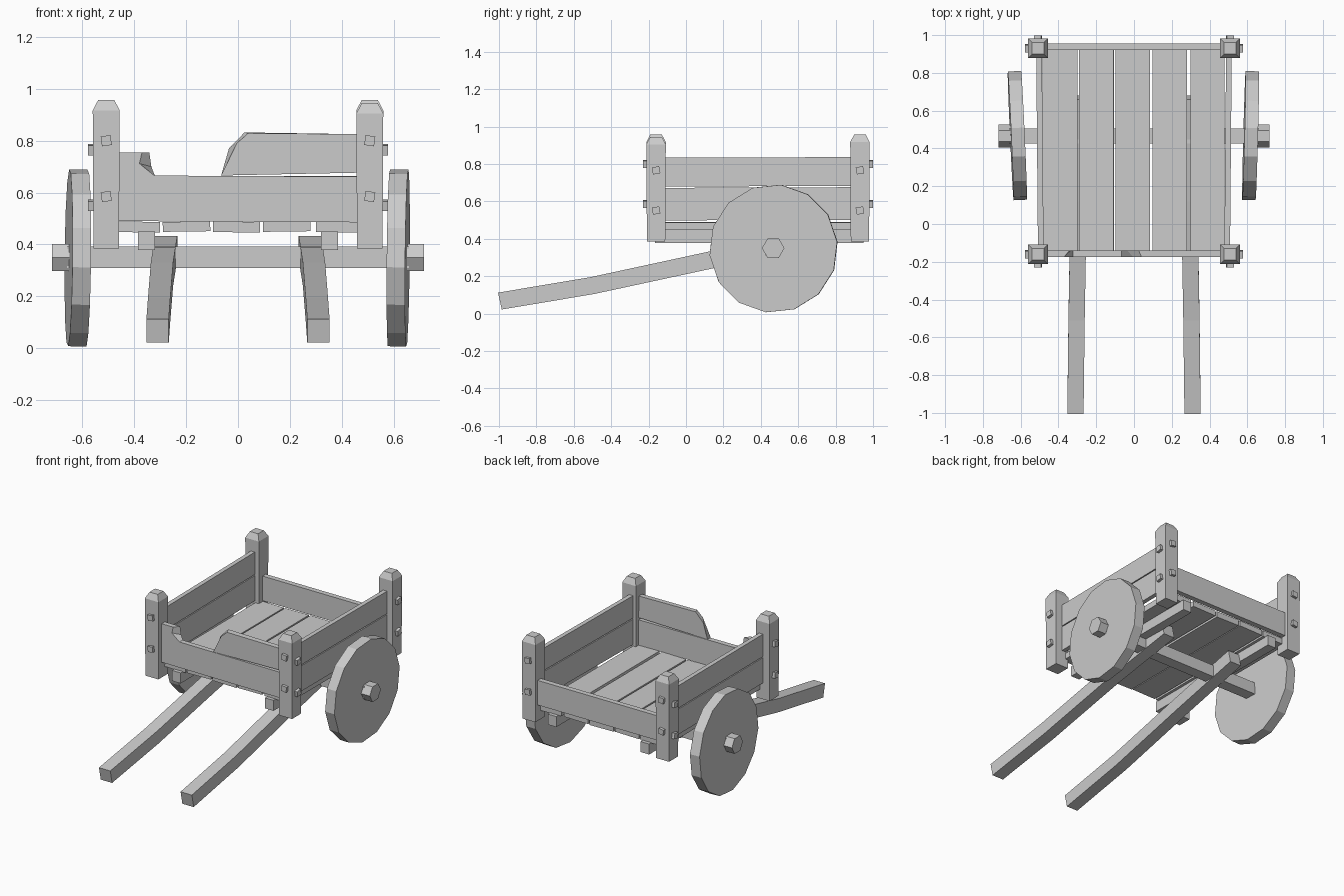
import bpy, bmesh, math
from mathutils import Euler, Matrix, Vector

cube = bpy.data.objects.get("Cube")
if cube:
    bpy.data.objects.remove(cube, do_unlink=True)

wood = bpy.data.materials.new("plain_grey")
wood.use_nodes = True
GREY = (0.6, 0.6, 0.6, 1)
wood.diffuse_color = GREY
wood.node_tree.nodes["Principled BSDF"].inputs["Base Color"].default_value = GREY


def finish(name, bm, loc=(0, 0, 0), rot=(0, 0, 0)):
    bmesh.ops.recalc_face_normals(bm, faces=bm.faces)
    me = bpy.data.meshes.new(name)
    bm.to_mesh(me)
    bm.free()
    me.materials.append(wood)
    ob = bpy.data.objects.new(name, me)
    ob.location = loc
    ob.rotation_euler = [math.radians(a) for a in rot]
    bpy.context.collection.objects.link(ob)
    return ob


def loft(name, rings, loc=(0, 0, 0), rot=(0, 0, 0)):
    """Skin a closed solid through matching rings of points."""
    bm = bmesh.new()
    loops = [[bm.verts.new(p) for p in ring] for ring in rings]
    n = len(loops[0])
    for a, b in zip(loops, loops[1:]):
        for i in range(n):
            j = (i + 1) % n
            bm.faces.new((a[i], a[j], b[j], b[i]))
    bm.faces.new(loops[0])
    bm.faces.new(loops[-1])
    return finish(name, bm, loc, rot)


def box(name, x, y, z, rot=(0, 0, 0)):
    """Box given by its (min, max) on each axis, turned about its centre."""
    bm = bmesh.new()
    bmesh.ops.create_cube(bm, size=1)
    bmesh.ops.scale(bm, vec=(x[1] - x[0], y[1] - y[0], z[1] - z[0]), verts=bm.verts)
    return finish(name, bm, [sum(r) / 2 for r in (x, y, z)], rot)


def disc(name, sides, radius, x, y, z, turn=0, rot=(0, 0, 0)):
    """Flat-sided cylinder lying along x."""
    bm = bmesh.new()
    bmesh.ops.create_cone(bm, cap_ends=True, segments=sides, radius1=radius,
                          radius2=radius, depth=x[1] - x[0])
    spin = Matrix.Rotation(math.pi / 2, 3, 'Y') @ Matrix.Rotation(math.radians(turn), 3, 'Z')
    bmesh.ops.rotate(bm, matrix=spin, verts=bm.verts)
    return finish(name, bm, (sum(x) / 2, y, z), rot)


def square(cx, cy, z, h):
    return [(cx + sx * h, cy + sy * h, z) for sx, sy in ((-1, -1), (1, -1), (1, 1), (-1, 1))]


# Corner posts with chamfered heads, and their bolts
for sx, side in ((1, "left"), (-1, "right")):
    for cy, end, out in ((-0.16, "front", -1), (0.93, "back", 1)):
        top = 0.945 if (sx, out) == (1, -1) else 0.957
        cx = sx * 0.508
        loft(f"{end}_{side}_post", [square(cx, cy, 0.385, 0.049), square(cx, cy, top - 0.04, 0.052),
                                    square(cx, cy, top, 0.031)])
        for z in (0.585, 0.8):
            ends = sorted((cy + out * 0.04, cy + out * 0.069))
            box(f"{end}_{side}_end_bolt", (cx - 0.019, cx + 0.019), ends, (z - 0.019, z + 0.019),
                (0, sx * 8, 0))
            ends = sorted((cx + sx * 0.04, cx + sx * 0.07))
            box(f"{end}_{side}_side_bolt", ends, (cy - 0.02, cy + 0.02),
                (z - 0.053, z - 0.015), (10, 0, 0))

# Floor planks
for i, (x0, x1) in enumerate(((-0.485, -0.3), (-0.29, -0.107), (-0.097, 0.085),
                              (0.097, 0.28), (0.3, 0.48))):
    box(f"floor_plank_{i + 1}", (x0, x1), (-0.14, 0.925),
        (0.447 + 0.003 * (i % 2), 0.488), (0, (-1) ** i * 0.8, 0))

# Side walls of two planks each, and the rails under the floor
for sx, side in ((1, "left"), (-1, "right")):
    lean = 0.5 * sx
    for tier, z in (("lower", (0.5, 0.674)), ("upper", (0.681, 0.835))):
        box(f"{side}_{tier}_side_plank", sorted((sx * 0.483, sx * 0.513)), (-0.13, 0.9), z,
            (0.2, 0, -lean))
    box(f"{side}_floor_rail", sorted((sx * 0.32, sx * 0.385)), (-0.165, 0.95), (0.378, 0.45))

# End walls
box("front_lower_plank", (-0.47, 0.47), (-0.175, -0.14), (0.488, 0.664), (0, 0.3, 0))
box("back_plank", (-0.47, 0.47), (0.92, 0.956), (0.495, 0.664))


def broken(name, front, back):
    loft(name, [[(x, -0.175, z) for x, z in front], [(x, -0.14, z) for x, z in back]])


# Snapped upper front plank, in two pieces
broken("front_broken_plank_left",
       [(0.47, 0.677), (0.47, 0.825), (0.04, 0.829), (-0.005, 0.79), (-0.065, 0.666)],
       [(0.47, 0.677), (0.47, 0.825), (0.025, 0.832), (-0.035, 0.77), (-0.065, 0.666)])
broken("front_broken_plank_right",
       [(-0.47, 0.664), (-0.47, 0.755), (-0.37, 0.755), (-0.38, 0.712), (-0.32, 0.664)],
       [(-0.47, 0.664), (-0.47, 0.755), (-0.342, 0.755), (-0.334, 0.7), (-0.32, 0.664)])

# Bent pull handles running back under the floor
path = ((-0.995, 0.31, 0.067), (-0.5, 0.304, 0.15), (0.13, 0.293, 0.286), (0.67, 0.277, 0.388))
for sx, side in ((1, "left"), (-1, "right")):
    loft(f"{side}_handle", [[(sx * cx + dx * 0.043, y - dz * 0.01, z + dz * 0.045)
                             for dx, dz in ((-1, -1), (1, -1), (1, 1), (-1, 1))]
                            for y, cx, z in path])

# Axle, wheels and hubs
box("axle", (-0.66, 0.66), (0.425, 0.505), (0.31, 0.393))
for sx, side, yaw in ((1, "left", -1.5), (-1, "right", 2.6)):
    disc(f"{side}_wheel", 14, 0.343, sorted((sx * 0.582, sx * 0.653)), 0.468, 0.348,
         turn=6, rot=(0, 0.6, yaw))
    disc(f"{side}_hub", 6, 0.06, sorted((sx * 0.63, sx * 0.717)), 0.466, 0.35, turn=30 * (sx + 1))
